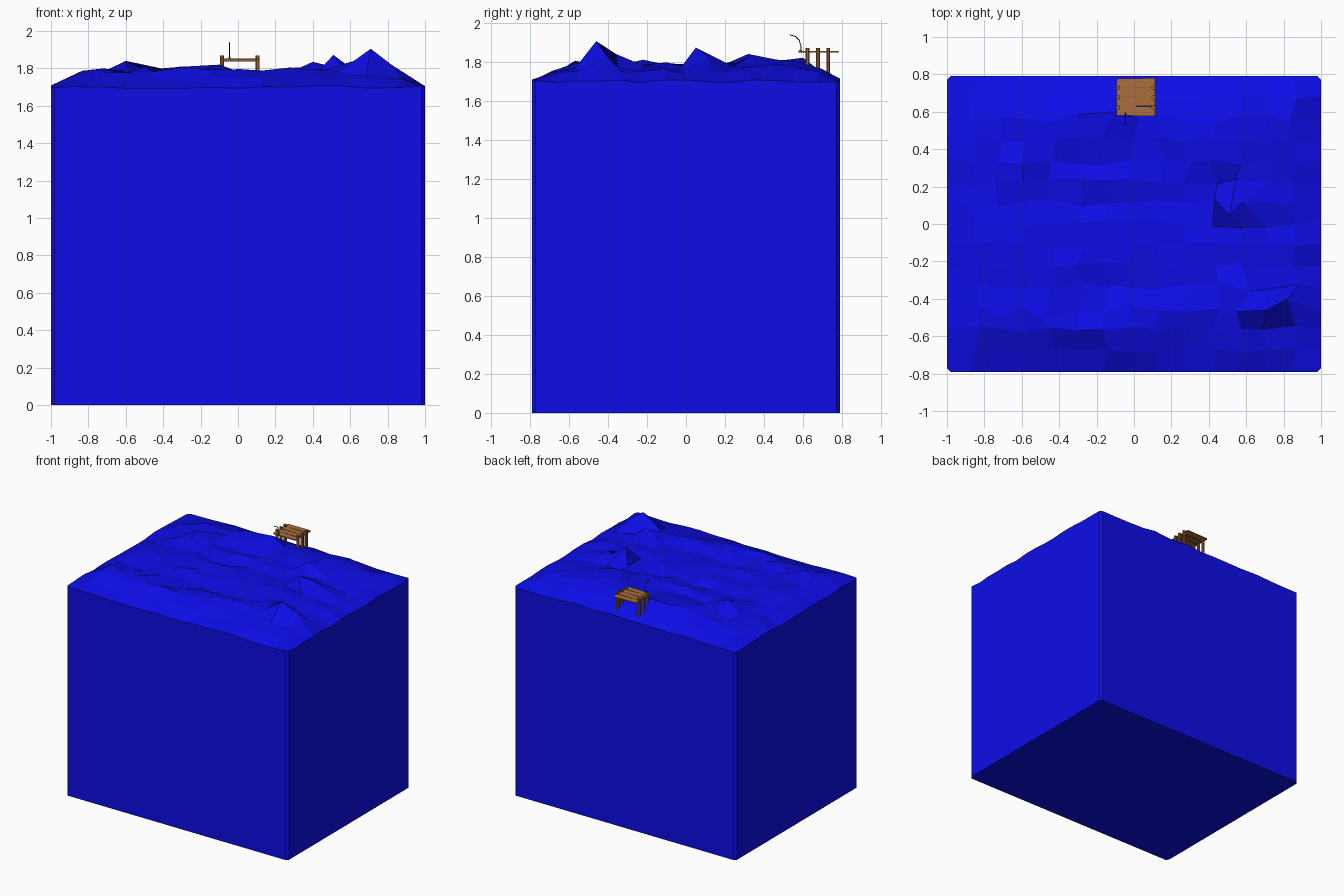
import bpy, bmesh, math, random
from mathutils import Vector, Matrix

if "Cube" in bpy.data.objects:
    bpy.data.objects.remove(bpy.data.objects["Cube"])

random.seed(7)


def material(name, rgb):
    m = bpy.data.materials.new(name)
    m.diffuse_color = (*rgb, 1)
    m.use_nodes = True
    m.node_tree.nodes["Principled BSDF"].inputs["Base Color"].default_value = m.diffuse_color
    return m


BLUE = material("water blue", (0.004, 0.004, 0.8))
PLANK = material("plank wood", (0.40, 0.16, 0.045))
POST = material("post wood", (0.33, 0.13, 0.035))
DARK = material("dark rod", (0.03, 0.018, 0.01))


def finish(name, bm, mat):
    bmesh.ops.recalc_face_normals(bm, faces=bm.faces[:])
    me = bpy.data.meshes.new(name)
    bm.to_mesh(me)
    bm.free()
    me.materials.append(mat)
    ob = bpy.data.objects.new(name, me)
    bpy.context.collection.objects.link(ob)
    return ob


# Water block: choppy faceted top
HX, HY, N = 1.0, 0.79, 14
# wave crests: x start, x end, y, height
CRESTS = [(-0.85, -0.2, -0.55, 0.03), (0.0, 0.6, -0.5, 0.03),
          (-0.7, -0.25, -0.1, 0.03), (0.05, 0.5, -0.08, 0.02),
          (-0.5, -0.15, 0.45, 0.03), (0.2, 0.65, 0.46, 0.03),
          (-0.3, 0.5, 0.62, 0.025), (-0.6, 0.3, 0.2, 0.02)]
# tallest tips
PEAKS = [(0.71, -0.46, 1.905), (0.51, 0.05, 1.872), (-0.60, 0.32, 1.84),
         (0.40, 0.34, 1.835), (-0.31, -0.22, 1.81), (-0.1, 0.6, 1.82),
         (0.58, 0.12, 1.82), (0.62, -0.36, 1.84), (0.82, -0.40, 1.82),
         (-0.72, -0.5, 1.80), (-0.5, -0.5, 1.81)]


def height(x, y):
    d = min(HX - abs(x), HY - abs(y))
    z = 1.70 + 0.065 * min(1, d / 0.18)
    for x0, x1, cy, h in CRESTS:
        dx = max(x0 - x, 0, x - x1)
        dy = (y - cy) / (0.13 if y > cy else 0.07)
        z += h * math.exp(-(dx / 0.12) ** 2 - dy * dy)
    return z


bm = bmesh.new()
bmesh.ops.create_grid(bm, x_segments=N, y_segments=N, size=1)
inner = []
for v in bm.verts:
    edge_x, edge_y = abs(v.co.x) > 0.99, abs(v.co.y) > 0.99
    x, y = v.co.x * HX, v.co.y * HY
    if not edge_x:
        x += random.uniform(-0.03, 0.03)
    if not edge_y:
        y += random.uniform(-0.022, 0.022)
    z = height(x, y)
    if edge_x or edge_y:
        z += random.uniform(-0.008, 0.008)
    else:
        z += random.uniform(-0.016, 0.016)
        inner.append(v)
    v.co = (x, y, z)
for p in PEAKS:
    near = min(inner, key=lambda v: (v.co.xy - Vector(p[:2])).length)
    near.co = p
    inner.remove(near)
# sides and base
rim = [e for e in bm.edges if e.is_boundary]
res = bmesh.ops.extrude_edge_only(bm, edges=rim)
low = [g for g in res["geom"] if isinstance(g, bmesh.types.BMVert)]
for v in low:
    v.co.z = 0
bmesh.ops.contextual_create(
    bm, geom=[g for g in res["geom"] if isinstance(g, bmesh.types.BMEdge)])
corners = [e for e in bm.edges
           if abs(e.verts[0].co.z - e.verts[1].co.z) > 1
           and all(abs(v.co.x) > 0.99 and abs(v.co.y) > 0.78 for v in e.verts)]
bmesh.ops.bevel(bm, geom=corners, offset=0.02, segments=1, affect='EDGES')
finish("water_block", bm, BLUE)


def box(name, centre, size, mat, turn=0, bevel=0.0):
    bm = bmesh.new()
    bmesh.ops.create_cube(bm, size=1, matrix=Matrix.Translation(centre)
                          @ Matrix.Rotation(turn, 4, 'Z')
                          @ Matrix.Diagonal((*size, 1)))
    if bevel:
        bmesh.ops.bevel(bm, geom=[e for e in bm.edges
                                  if abs(e.verts[0].co.z - e.verts[1].co.z) > size[2] * 0.5],
                        offset=bevel, segments=1, affect='EDGES')
    return finish(name, bm, mat)


# Dock planks
for i in range(4):
    box(f"dock_plank_{i}", (0.01, 0.602 + i * 0.051, 1.85),
        (0.205, 0.047, 0.008), PLANK, turn=(-0.02, 0.015, -0.01, 0.02)[i],
        bevel=0.006)

# Dock posts, three each side, standing in the gaps
for side, x in (("left", -0.085), ("right", 0.105)):
    for i in range(3):
        box(f"dock_post_{side}_{i}", (x, 0.623 + i * 0.053, 1.78),
            (0.022, 0.02, 0.18), POST, bevel=0.005)

# Cross rails under the deck
for i in range(3):
    box(f"dock_rail_{i}", (0.01, 0.623 + i * 0.053, 1.842),
        (0.19, 0.012, 0.01), POST)

# Bent fishing rod
curve = bpy.data.curves.new("fishing_rod", 'CURVE')
curve.dimensions = '3D'
curve.bevel_depth = 0.0025
curve.bevel_resolution = 1
path = [(0.592, 1.845), (0.589, 1.88), (0.58, 1.91), (0.56, 1.93), (0.53, 1.938)]
sp = curve.splines.new('POLY')
sp.points.add(len(path) - 1)
for pt, (y, z) in zip(sp.points, path):
    pt.co = (-0.045, y, z, 1)
curve.materials.append(DARK)
rod = bpy.data.objects.new("fishing_rod", curve)
bpy.context.collection.objects.link(rod)
box("rod_reel", (-0.045, 0.586, 1.858), (0.012, 0.01, 0.008), DARK)
